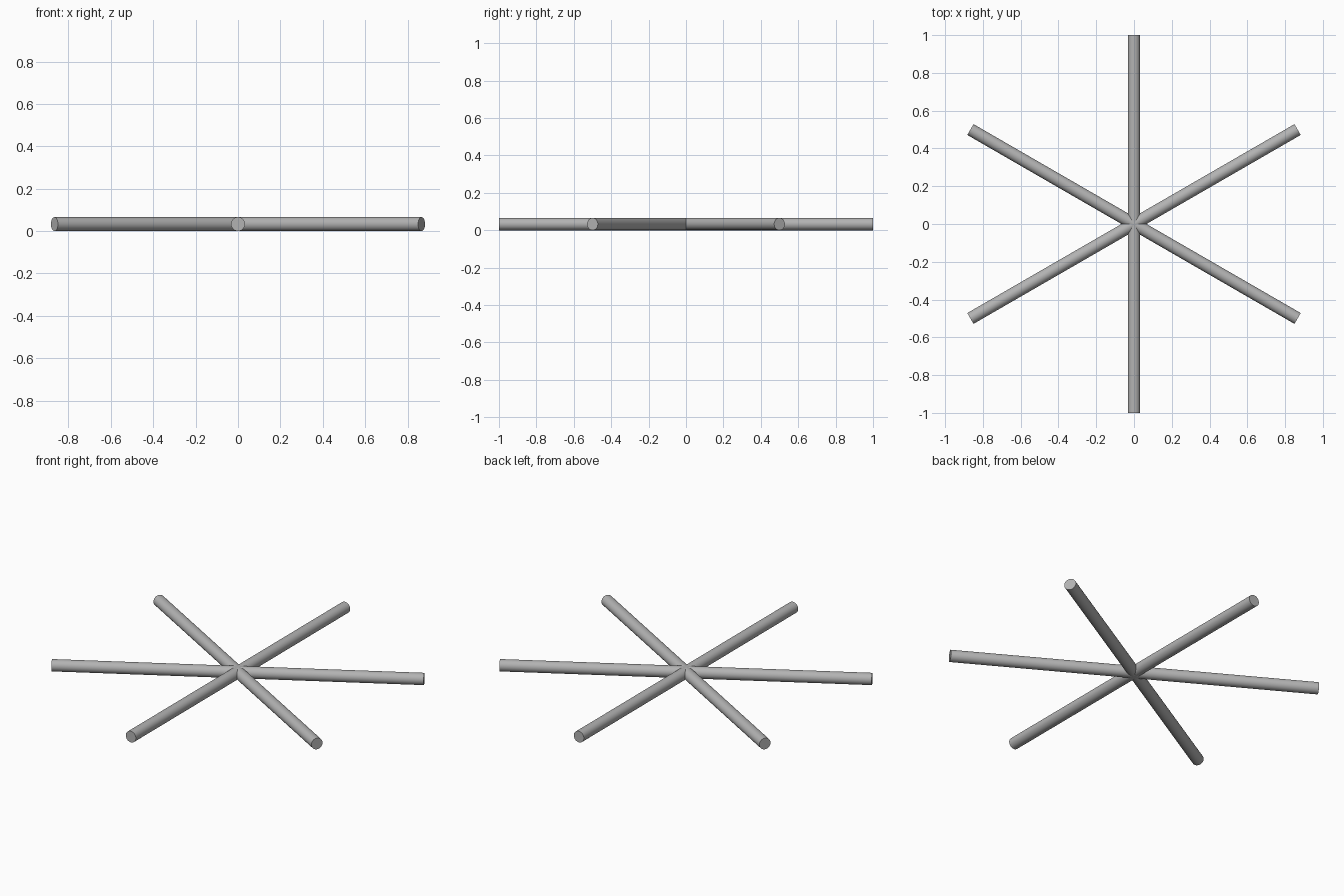
import bpy
import math

cube = bpy.data.objects.get("Cube")
if cube:
    bpy.data.objects.remove(cube, do_unlink=True)

RADIUS = 0.033
LENGTH = 2.0

# Plain grey finish shared by every rod
grey = bpy.data.materials.new("plain grey")
grey.use_nodes = True
colour = (0.45, 0.45, 0.45, 1)
grey.diffuse_color = colour
grey.node_tree.nodes["Principled BSDF"].inputs["Base Color"].default_value = colour


def add_rod(name, angle):
    """Round rod lying flat through the centre, turned about z from the y axis."""
    bpy.ops.mesh.primitive_cylinder_add(
        vertices=32, radius=RADIUS, depth=LENGTH,
        location=(0, 0, RADIUS), rotation=(math.pi / 2, 0, angle))
    rod = bpy.context.object
    rod.name = name
    rod.data.materials.append(grey)
    bpy.ops.object.shade_smooth_by_angle(angle=math.radians(40))


# Three crossing rods form a six-armed star
for i, name in enumerate(("straight_rod", "left_diagonal_rod", "right_diagonal_rod")):
    add_rod(name, i * math.pi / 3)
